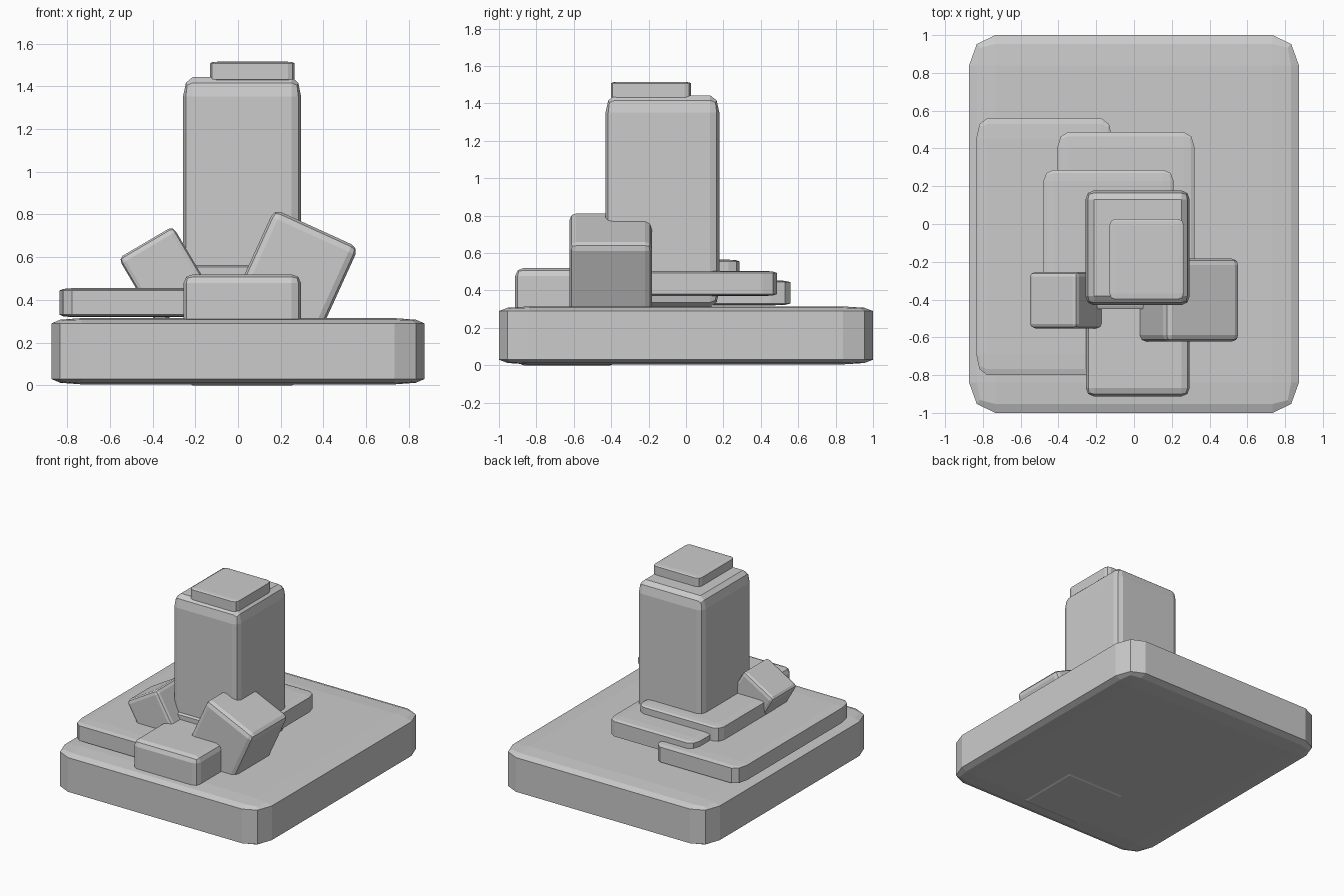
import bpy
import math

if "Cube" in bpy.data.objects:
    bpy.data.objects.remove(bpy.data.objects["Cube"])


def soft_block(name, x, y, z, tilt=0.0):
    """Bevelled box from (min, max) ranges; the bevel stretches with the box."""
    ranges = (x, y, z)
    centre = [(a + b) / 2 for a, b in ranges]
    bpy.ops.mesh.primitive_cube_add(size=1, location=centre)
    ob = bpy.context.object
    ob.name = name
    ob.scale = [b - a for a, b in ranges]
    ob.rotation_euler.y = math.radians(tilt)
    bevel = ob.modifiers.new("Bevel", 'BEVEL')
    bevel.width = 0.08
    bevel.segments = 2
    return ob


def tilted_block(name, centre, size, tilt):
    """Bevelled box given by centre and size, leaning around the y axis."""
    rng = [(c - s / 2, c + s / 2) for c, s in zip(centre, size)]
    return soft_block(name, *rng, tilt)


# Broad plinth
soft_block("base", (-0.873, 0.873), (-1.0, 1.0), (0.005, 0.315))

# Stacked offset slabs around the foot of the tower
soft_block("lower_slab", (-0.835, -0.115), (-0.80, 0.56), (0.32, 0.455))
soft_block("middle_slab", (-0.405, 0.32), (-0.50, 0.487), (0.37, 0.505))
soft_block("upper_slab", (-0.48, 0.21), (-0.45, 0.287), (0.43, 0.565))

# Tower and its cap
soft_block("tower", (-0.257, 0.295), (-0.43, 0.178), (0.31, 1.443))
soft_block("cap", (-0.13, 0.265), (-0.402, 0.027), (1.425, 1.515))

# Upright block at the front, running down through the base
soft_block("front_block", (-0.255, 0.295), (-0.913, -0.36), (0.0, 0.52))

# Leaning blocks on either side
tilted_block("right_leaning_block", (0.268, -0.403, 0.517), (0.434, 0.44, 0.48), 24.5)
tilted_block("left_leaning_block", (-0.341, -0.403, 0.515), (0.296, 0.298, 0.36), -30.5)
